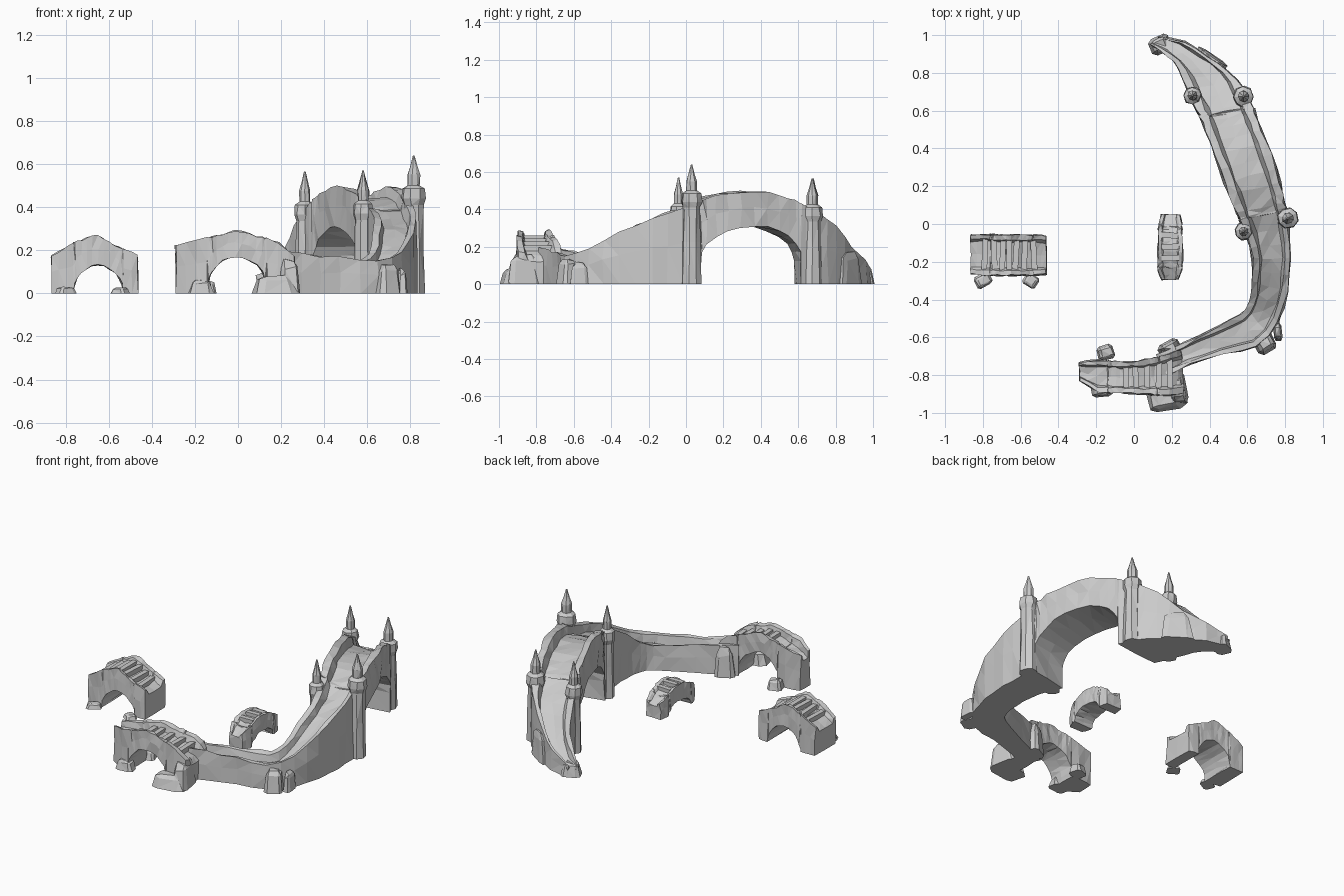
import bpy, bmesh, math, random
from mathutils import Vector, Matrix

if "Cube" in bpy.data.objects:
    bpy.data.objects.remove(bpy.data.objects["Cube"])

random.seed(7)


def finish(bm, name):
    bmesh.ops.recalc_face_normals(bm, faces=bm.faces)
    bmesh.ops.triangulate(bm, faces=bm.faces)
    me = bpy.data.meshes.new(name)
    bm.to_mesh(me)
    bm.free()
    ob = bpy.data.objects.new(name, me)
    bpy.context.collection.objects.link(ob)
    return ob


def jit(a):
    return random.uniform(-a, a)


def sample(rows, t):
    """Catmull-Rom sample of a list of rows."""
    n = len(rows) - 1
    i = max(0, min(int(t), n - 1))
    f = t - i
    p = [rows[max(0, min(n, k))] for k in (i - 1, i, i + 1, i + 2)]
    return [0.5 * (2 * b + (c - a) * f + (2 * a - 5 * b + 4 * c - d) * f * f
                   + (3 * b - a - 3 * c + d) * f ** 3) for a, b, c, d in zip(*p)]


def walkway(name, rows, arch, depth, rim=0.17, per_row=2, rough=0.006, treads=()):
    """Channel-shaped stone walkway; rows are inner x,y, outer x,y, rim height."""
    bm = bmesh.new()
    n = len(rows) - 1
    t0, t1, spring, crown = arch
    ts = [i / per_row for i in range(n * per_row + 1)]
    ts = [t for t in ts if t < t0 - .1 or t > t1 + .1]
    mid, half = (t0 + t1) / 2, (t1 - t0) / 2
    inside = [mid - half * math.cos(math.pi * k / 12) for k in range(13)]
    st = [(t, 0) for t in ts if t < t0] + [(t0 - .02, 0)]
    for t in inside:
        u = min(1, abs(t - mid) / half)
        st.append((t, spring + (crown - spring) * math.sqrt(1 - u * u)))
    st += [(t1 + .02, 0)] + [(t, 0) for t in ts if t > t1]
    rings = []
    for t, zb in st:
        xi, yi, xo, yo, z = sample(rows, t)
        a, b = Vector((xi, yi, 0)), Vector((xo, yo, 0))
        low = z - min(depth, z * .35)
        belt = zb + (z - zb) * .55
        sec = [(0, zb), (.01, belt), (0.02, z), (rim, z - .006), (rim + .06, low),
               (.5, low - .004), (.94 - rim, low), (1 - rim, z - .006), (.98, z),
               (.99, belt), (1, zb), (.5, zb)]
        ring = []
        for f, h in sec:
            p = a.lerp(b, f)
            j = 0 if h == 0 else rough
            ring.append(bm.verts.new((p.x + jit(rough), p.y + jit(rough), h + jit(j))))
        rings.append(ring)
    m = len(rings[0])
    for r, s in zip(rings, rings[1:]):
        for k in range(m):
            bm.faces.new((r[k], r[(k + 1) % m], s[(k + 1) % m], s[k]))
    bm.faces.new(rings[0])
    bm.faces.new(rings[-1])
    # stair slabs laid across the deck
    for t in treads:
        xi, yi, xo, yo, z = sample(rows, t)
        a, b = Vector((xi, yi)), Vector((xo, yo))
        c, d = (a + b) / 2, b - a
        mat = (Matrix.Translation((c.x, c.y, z - depth + .002))
               @ Matrix.Rotation(math.atan2(d.y, d.x) + jit(.06), 4, 'Z')
               @ Matrix.Diagonal((d.length * (1 - 2 * rim), .03, .03, 1)))
        bmesh.ops.create_cube(bm, size=1, matrix=mat)
    return finish(bm, name)


def pillar(name, x, y, h, turn, w):
    """Square stone post with a collar and a faceted spike."""
    bm = bmesh.new()
    prof = [(0, w * 1.1), (h * .35, w), (h - .23, w * .95), (h - .20, w * 1.18),
            (h - .155, w * 1.08), (h - .14, w * .62), (h - .09, w * .62),
            (h - .05, w * .35), (h, .004)]
    rings = []
    for z, r in prof:
        ring = []
        for k in range(8):
            a = turn + math.pi / 8 + k * math.pi / 4
            # pulled toward a chamfered square
            q = 1 / max(abs(math.cos(a - turn)), abs(math.sin(a - turn)))
            q = q * r * .9
            ring.append(bm.verts.new((x + q * math.cos(a) + jit(r * .06),
                                      y + q * math.sin(a) + jit(r * .06), z)))
        rings.append(ring)
    for r, s in zip(rings, rings[1:]):
        for k in range(8):
            bm.faces.new((r[k], r[(k + 1) % 8], s[(k + 1) % 8], s[k]))
    bm.faces.new(rings[0])
    bm.faces.new(rings[-1])
    return finish(bm, name)


def rock(name, x, y, sx, sy, h, turn=0):
    """Chunky boulder with a flat foot and a narrower top."""
    bm = bmesh.new()
    bmesh.ops.create_cube(bm, size=2)
    bmesh.ops.bevel(bm, geom=bm.edges[:], offset=.35, segments=1, affect='EDGES')
    rot = Matrix.Rotation(turn, 3, 'Z')
    for v in bm.verts:
        z = max(0, (v.co.z + .65) / 1.65)
        k = 1 - .3 * z
        p = rot @ Vector((v.co.x * sx * k * (1 + jit(.08)), v.co.y * sy * k * (1 + jit(.08)), 0))
        v.co = (x + p.x, y + p.y, z * h * (1 + jit(.1)))
    return finish(bm, name)


# Long curved causeway with the great arch
walkway("curved_causeway", [
    (.12, -.69, .18, -.80, .20), (.26, -.63, .30, -.745, .182),
    (.42, -.55, .47, -.69, .168), (.56, -.475, .65, -.65, .155),
    (.61, -.41, .765, -.52, .19), (.625, -.30, .815, -.36, .28),
    (.625, -.18, .83, -.18, .35), (.595, -.06, .82, -.02, .40),
    (.53, .08, .795, .14, .465), (.475, .22, .755, .30, .495),
    (.42, .37, .70, .45, .488), (.36, .53, .65, .58, .45),
    (.30, .66, .595, .70, .385), (.255, .76, .51, .81, .31),
    (.21, .86, .39, .89, .20), (.14, .91, .27, .965, .13),
    (.085, .95, .14, .995, .08)], (7.6, 11.3, .12, .31), .055)

# Spiked pillars around the great arch
for nm, x, y, h, t, w in (("inner_front", .58, -.04, .57, .15, .042),
                          ("outer_front", .815, .03, .64, .15, .05),
                          ("inner_back", .31, .68, .565, .4, .043),
                          ("outer_back", .58, .675, .565, .4, .05)):
    pillar("pillar_" + nm, x, y, h, t, w)

# Front bridge joining the causeway
walkway("front_bridge", [
    (-.29, -.73, -.285, -.83, .225), (-.19, -.72, -.19, -.89, .245),
    (-.09, -.725, -.09, -.895, .27), (-.01, -.725, -.01, -.90, .29),
    (.09, -.71, .09, -.905, .265), (.19, -.68, .19, -.91, .235),
    (.25, -.66, .265, -.90, .17)],
    (1.5, 4.4, .03, .17), .045, rim=.16, rough=.005, treads=(2.6, 3.2, 3.8, 4.4, 5))

# Free-standing left bridge
walkway("left_bridge", [
    (-.865, -.055, -.865, -.265, .175), (-.79, -.05, -.79, -.275, .22),
    (-.72, -.055, -.72, -.275, .25), (-.66, -.055, -.66, -.275, .27),
    (-.60, -.055, -.60, -.275, .24), (-.53, -.055, -.53, -.275, .205),
    (-.465, -.06, -.465, -.27, .18)],
    (1.4, 4.95, .01, .13), .035, rim=.13, rough=.004,
    treads=(1, 1.7, 2.4, 3, 3.6, 4.3, 5))

# Small middle bridge running front to back
walkway("middle_bridge", [
    (.145, -.295, .235, -.295, .10), (.125, -.24, .255, -.24, .13),
    (.125, -.18, .26, -.18, .155), (.125, -.12, .26, -.12, .165),
    (.125, -.06, .255, -.06, .155), (.13, 0, .255, 0, .13),
    (.145, .05, .245, .05, .10)],
    (1.2, 4.8, .005, .065), .02, rim=.16, rough=.004, treads=(2, 3, 4))

# Loose boulders at the feet
for i, r in enumerate(((-.15, -.68, .045, .04, .06, .3), (-.17, -.88, .055, .035, .06, .1),
                       (.17, -.92, .10, .07, .08, .2), (.23, -.87, .05, .09, .15, .2),
                       (.19, -.66, .06, .04, .17, .5), (.69, -.625, .055, .06, .13, .5),
                       (.76, -.57, .022, .05, .11, .1), (-.80, -.30, .045, .035, .03, .5),
                       (-.545, -.30, .04, .035, .025, -.6), (.14, .95, .055, .045, .08, .4),
                       (.41, .87, .09, .03, .17, -.6))):
    rock("boulder_%d" % i, *r)
